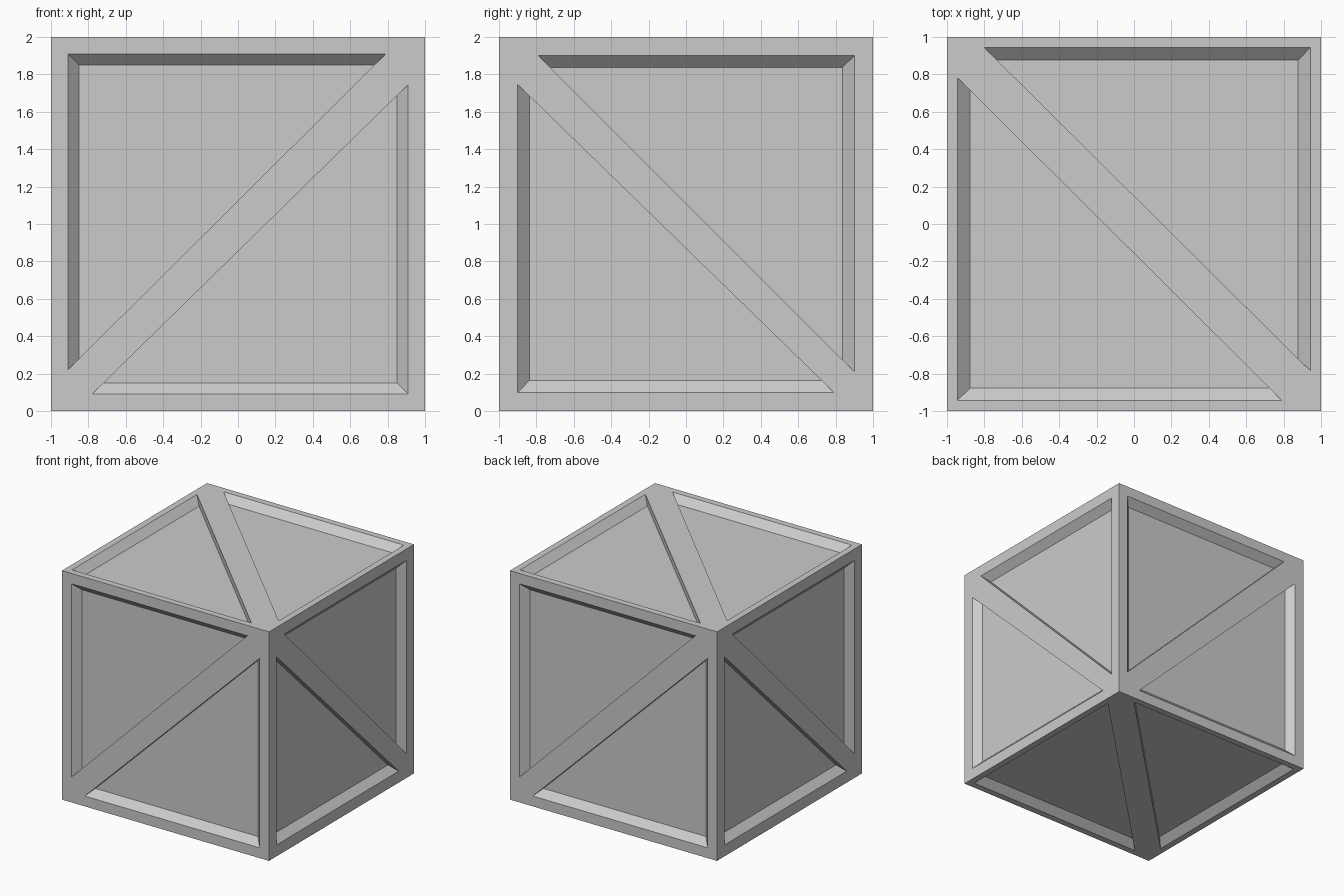
import bpy, bmesh
from mathutils import Vector

if "Cube" in bpy.data.objects:
    bpy.data.objects.remove(bpy.data.objects["Cube"])

DEPTH = 0.06
X, Y, Z = Vector((1, 0, 0)), Vector((0, 1, 0)), Vector((0, 0, 1))
CENTRE = Vector((0, 0, 1))
bm = bmesh.new()


def side(U, V, N, m, t, ends):
    """One crate side: flush rim and diagonal brace, two sunken triangular panels.
    m = rim edge, t = slope width, ends = brace ends for each triangle."""
    def face(pts):
        bm.faces.new([bm.verts.new(CENTRE + U * p[0] + V * p[1] + N * (1 - d))
                      for p, d in pts])

    tips = []
    for s, (e1, e2) in zip((1, -1), ends):
        a, b, c = (Vector(p) * s for p in ((m, m), (-e1, m), (m, -e2)))
        p, k, q = (Vector(p) * s for p in ((-1, 1), (1, 1), (1, -1)))
        # panel floor corners, kept directly below the brace edge
        ai = a - Vector((t, t)) * s
        bi = b + (c - b) * (t / (m + e2))
        ci = c + (b - c) * (t / (m + e1))
        # rim
        face([(p, 0), (k, 0), (a, 0), (b, 0)])
        face([(k, 0), (q, 0), (c, 0), (a, 0)])
        # recess walls: two sloped, one upright along the brace
        for o1, o2, i2, i1 in ((b, a, ai, bi), (a, c, ci, ai), (c, b, bi, ci)):
            face([(o1, 0), (o2, 0), (i2, DEPTH), (i1, DEPTH)])
        # sunken panel
        face([(ai, DEPTH), (bi, DEPTH), (ci, DEPTH)])
        tips.append((p, q, b, c))
    # diagonal brace
    (p, q, b1, c1), (_, _, b2, c2) = tips
    face([(v, 0) for v in (b1, p, c2, b2, q, c1)])


# front/back, right/left, top/bottom
for s in (1, -1):
    side(-X * s, Z, -Y * s, 0.91, 0.06, ((0.79, 0.78), (0.78, 0.745)))
    side(Y * s, Z, X * s, 0.90, 0.062, ((0.79, 0.79), (0.79, 0.745)))
    side(X, Y * s, Z * s, 0.943, 0.065, ((0.80, 0.785), (0.79, 0.78)))

bmesh.ops.remove_doubles(bm, verts=bm.verts, dist=1e-4)
bmesh.ops.recalc_face_normals(bm, faces=bm.faces)
mesh = bpy.data.meshes.new("crate")
bm.to_mesh(mesh)
bm.free()
bpy.context.collection.objects.link(bpy.data.objects.new("crate", mesh))
